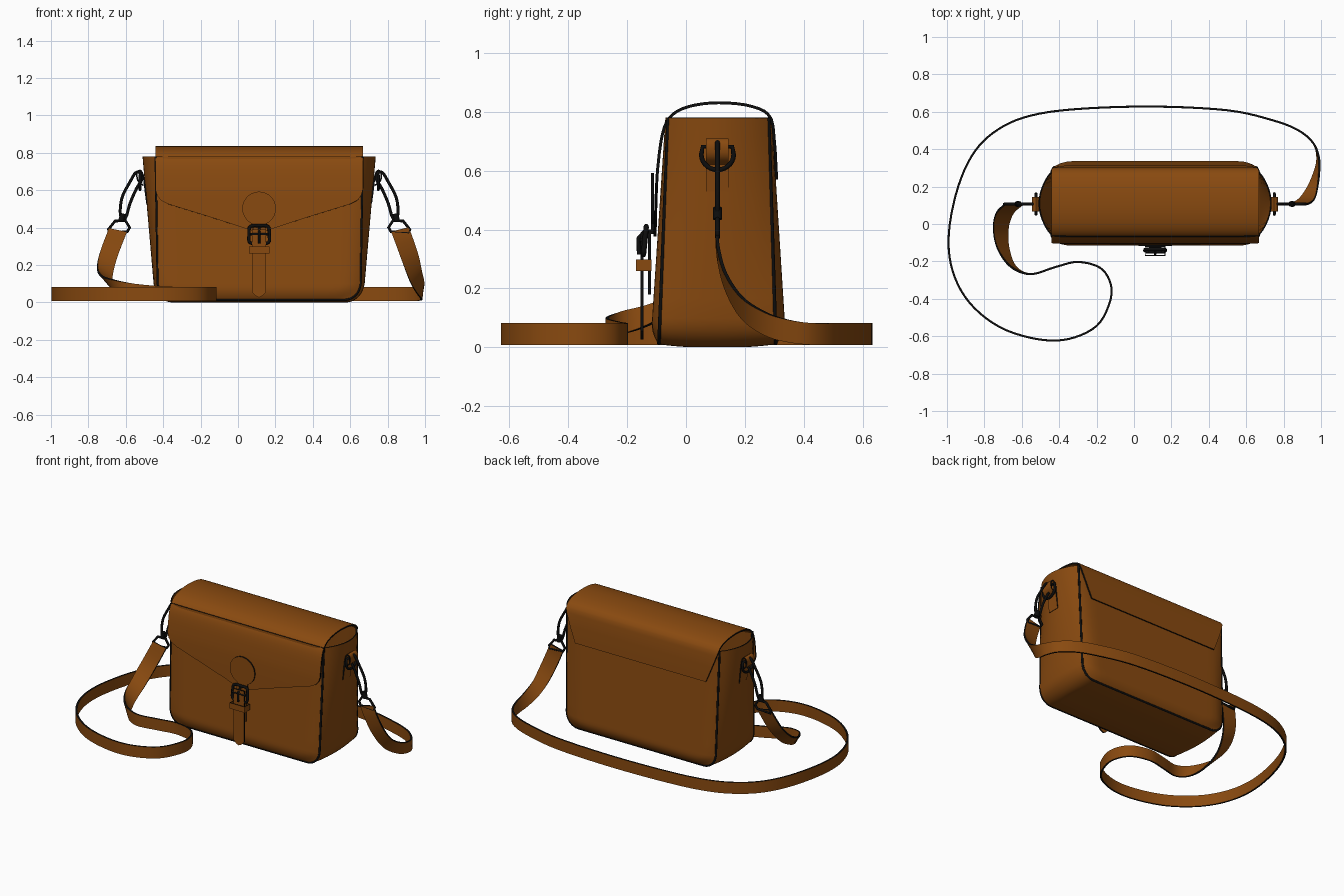
import bpy, bmesh, math
from mathutils import Vector

if "Cube" in bpy.data.objects:
    bpy.data.objects.remove(bpy.data.objects["Cube"])

CX, TOP = 0.113, 0.78          # bag centre line and body height


def material(name, rgb):
    m = bpy.data.materials.new(name)
    m.diffuse_color = (*rgb, 1)
    m.use_nodes = True
    m.node_tree.nodes["Principled BSDF"].inputs["Base Color"].default_value = m.diffuse_color
    return m


BROWN = material("brown_leather", (0.25, 0.068, 0.005))
BLACK = material("black_trim", (0.004, 0.004, 0.004))


def finish(name, bm, thick=0.0, angle=40):
    """Leather piece: brown faces with black cut edges."""
    bmesh.ops.remove_doubles(bm, verts=bm.verts, dist=1e-5)
    bmesh.ops.recalc_face_normals(bm, faces=bm.faces)
    me = bpy.data.meshes.new(name)
    bm.to_mesh(me)
    bm.free()
    me.materials.append(BROWN)
    me.materials.append(BLACK)
    ob = bpy.data.objects.new(name, me)
    bpy.context.collection.objects.link(ob)
    bpy.ops.object.select_all(action='DESELECT')
    bpy.context.view_layer.objects.active = ob
    ob.select_set(True)
    if thick:
        mod = ob.modifiers.new("thickness", 'SOLIDIFY')
        mod.thickness, mod.offset, mod.material_offset_rim = thick, 0, 1
        bpy.ops.object.modifier_apply(modifier=mod.name)
    bpy.ops.object.shade_smooth_by_angle(angle=math.radians(angle))
    return ob


def sheet(name, rows, thick):
    bm = bmesh.new()
    grid = [[bm.verts.new(p) for p in r] for r in rows]
    for a, b in zip(grid, grid[1:]):
        for i in range(len(a) - 1):
            bm.faces.new((a[i], a[i + 1], b[i + 1], b[i]))
    return finish(name, bm, thick)


def plate(name, outline, y, thick):
    bm = bmesh.new()
    bm.faces.new([bm.verts.new((CX + x, y, z)) for x, z in outline])
    return finish(name, bm, thick)


def tube(name, pts, r, cyclic=False):
    cu = bpy.data.curves.new(name, 'CURVE')
    cu.dimensions, cu.bevel_depth, cu.bevel_resolution = '3D', r, 2
    cu.use_fill_caps = True
    sp = cu.splines.new('POLY')
    sp.points.add(len(pts) - 1)
    for p, co in zip(sp.points, pts):
        p.co = (*co, 1)
    sp.use_cyclic_u, sp.use_smooth = cyclic, True
    cu.materials.append(BLACK)
    ob = bpy.data.objects.new(name, cu)
    bpy.context.collection.objects.link(ob)
    return ob


def smooth_path(pts, n=5, cyclic=False):
    """Catmull-Rom through tuples of any length."""
    out, m = [], len(pts)
    at = (lambda i: pts[i % m]) if cyclic else (lambda i: pts[max(0, min(m - 1, i))])
    for i in range(m if cyclic else m - 1):
        a, b, c, d = at(i - 1), at(i), at(i + 1), at(i + 2)
        for k in range(n):
            t = k / n
            out.append(tuple(0.5 * (2 * q + (r - p) * t + (2 * p - 5 * q + 4 * r - s) * t * t
                                    + (3 * q - p - 3 * r + s) * t ** 3)
                             for p, q, r, s in zip(a, b, c, d)))
    return out if cyclic else out + [tuple(pts[-1])]


def y_front(z):
    return -0.092 + 0.032 * z / TOP


def y_back(z):
    return 0.305 - 0.025 * z / TOP


# Right half of the seam outline, from the top down and round the lower corner
R, Z0 = 0.085, 0.014
half = [(0.54 + 0.013 * z / TOP, z) for z in [TOP - (TOP - Z0 - R) * i / 10 for i in range(11)]]
half += [(0.54 - R + R * math.cos(a), Z0 + R - R * math.sin(a))
         for a in [math.pi / 2 * i / 8 for i in range(1, 9)]]
outline = [(-x, z) for x, z in half] + [(x, z) for x, z in reversed(half)]

# Gusset: one strip down a side, along the bottom and up the other side
rows = []
for i, (x, z) in enumerate(outline):
    a, b = outline[max(i - 1, 0)], outline[min(i + 1, len(outline) - 1)]
    n = Vector((b[1] - a[1], a[0] - b[0])).normalized()
    row = []
    for k in range(13):
        s = k / 12
        bulge = (0.012 + 0.055 * z / TOP) * math.sin(math.pi * s) ** 0.8
        row.append((CX + x + n.x * bulge, y_front(z) + (y_back(z) - y_front(z)) * s,
                    max(z + n.y * bulge, 0.004) if z < 0.3 else z))
    rows.append(row)
sheet("gusset", rows, 0.007)

# Front and back panels with piped seams
for name, y_of, puff in (("front", y_front, -0.026), ("back", y_back, 0.033)):
    rows = []
    for x, z in half:
        row = []
        for k in range(25):
            u = math.sin(math.pi * (k / 24 - 0.5))
            d = min(1, (1 - abs(u)) * x / 0.09) * min(1, (z - Z0) / 0.07)
            row.append((CX + u * x, y_of(z) + puff * (1 - (1 - d) ** 2) * (1 - 0.75 * z / TOP), z))
        rows.append(row)
    sheet(name + "_panel", rows, 0.007)
    tube(name + "_piping", [(CX + x, y_of(z), z) for x, z in outline], 0.007)

# Flap: rows of (y, z, half width) from the back edge over the top to the front point
flap = [(0.308, 0.57, 0.475), (0.303, 0.67, 0.515), (0.296, 0.75, 0.545)]
flap += smooth_path([(0.29, 0.775, 0.553), (0.265, 0.803, 0.555), (0.2, 0.824, 0.555),
                     (0.11, 0.831, 0.555), (0.03, 0.823, 0.555), (-0.03, 0.802, 0.555),
                     (-0.066, 0.765, 0.555), (-0.085, 0.7, 0.555), (-0.097, 0.6, 0.554)], 3)
flap += [(-0.099, 0.57, 0.545), (-0.1, 0.545, 0.525), (-0.101, 0.525, 0.485), (-0.102, 0.5, 0.405),
         (-0.103, 0.46, 0.275), (-0.104, 0.42, 0.15), (-0.105, 0.39, 0.06), (-0.105, 0.377, 0.01)]
sheet("flap", [[(CX + w * (k / 8 - 1), y, z) for k in range(17)] for y, z, w in flap], 0.01)

# Closure: round patch, hanging strap, keeper loop and buckle
arc = [math.radians(-65 + 310 * i / 36) for i in range(37)]
plate("round_patch", [(0.09 * math.cos(a), 0.502 + 0.09 * math.sin(a)) for a in arc]
      + [(-0.034, 0.385), (0.034, 0.385)], -0.114, 0.009)
plate("closure_strap", [(-0.038, 0.39), (-0.038, 0.055), (-0.02, 0.036), (0, 0.026),
                        (0.02, 0.036), (0.038, 0.055), (0.038, 0.39)], -0.15, 0.01)
plate("under_strap", [(-0.034, 0.4), (-0.034, 0.18), (0.034, 0.18), (0.034, 0.4)], -0.124, 0.009)
loop = [(-0.053, -0.168), (0.053, -0.168), (0.053, -0.12), (-0.053, -0.12), (-0.053, -0.168)]
sheet("keeper_loop", [[(CX + x, y, z) for x, y in loop] for z in (0.26, 0.298)], 0.006)
tube("buckle_frame", [(CX + x, -0.145 + (z - 0.31) * 0.1, z) for x, z in smooth_path(
    [(-0.05, 0.32), (-0.054, 0.36), (-0.048, 0.405), (0, 0.41), (0.048, 0.405), (0.054, 0.36),
     (0.05, 0.32), (0, 0.315)], 4, True)], 0.009, True)
tube("buckle_bar", [(CX - 0.05, -0.15, 0.365), (CX + 0.05, -0.15, 0.365)], 0.007)
tube("buckle_prong", [(CX, -0.135, 0.4), (CX, -0.162, 0.37), (CX, -0.16, 0.315)], 0.007)

# Side hardware, repeated on both sides
for side, s in (("left", -1), ("right", 1)):
    def at(u, y, z):
        return (CX + s * u, y, z)
    tab = smooth_path([(0.6, 0.53), (0.609, 0.6), (0.62, 0.68), (0.637, 0.706), (0.653, 0.69),
                       (0.648, 0.65), (0.618, 0.625)], 3)
    sheet(side + "_ring_tab", [[at(u, 0.068, z), at(u, 0.145, z)] for u, z in tab], 0.008)
    ring = [(0.055 * math.cos(a), 0.655 + 0.052 * math.sin(a))
            for a in [math.pi + math.pi * i / 14 for i in range(15)]]
    ring += [(0.05, 0.682), (-0.05, 0.682)]
    tube(side + "_d_ring", [at(0.637, 0.107 + y, z) for y, z in ring], 0.008, True)
    hook = smooth_path([(0.628, 0.655), (0.635, 0.69), (0.66, 0.693), (0.69, 0.645), (0.733, 0.56),
                        (0.742, 0.47), (0.715, 0.45), (0.69, 0.53), (0.655, 0.61)], 4, True)
    tube(side + "_snap_hook", [at(u, 0.107, z) for u, z in hook], 0.008, True)
    tube(side + "_hook_swivel", [at(0.728, 0.107, 0.475), at(0.737, 0.107, 0.435)], 0.016)
    link = [(0.692, 0.4), (0.715, 0.437), (0.77, 0.435), (0.806, 0.39), (0.8, 0.372), (0.705, 0.378)]
    tube(side + "_strap_link", [at(u, 0.107, z) for u, z in link], 0.008, True)

# Shoulder strap: both hanging ends (x, y, z, tilt) and the run lying on its edge
right_end = [(0.866, 0.105, 0.39, 14), (0.892, 0.11, 0.32, 20), (0.925, 0.135, 0.225, 32),
             (0.953, 0.19, 0.135, 52), (0.976, 0.27, 0.08, 70), (0.985, 0.35, 0.055, 83)]
ground = [(0.96, 0.43), (0.88, 0.5), (0.74, 0.555), (0.5, 0.608), (0.1, 0.628), (-0.3, 0.615),
          (-0.55, 0.58), (-0.72, 0.51), (-0.85, 0.39), (-0.94, 0.2), (-0.99, -0.05),
          (-0.97, -0.25), (-0.88, -0.42), (-0.72, -0.55), (-0.52, -0.615), (-0.35, -0.615),
          (-0.2, -0.545), (-0.13, -0.42), (-0.125, -0.32), (-0.18, -0.235), (-0.3, -0.203)]
left_end = [(-0.42, -0.23, 0.05, 90), (-0.55, -0.268, 0.062, 92), (-0.645, -0.23, 0.08, 108),
            (-0.7, -0.13, 0.108, 132), (-0.712, -0.02, 0.165, 148), (-0.69, 0.06, 0.26, 160),
            (-0.642, 0.105, 0.385, 168)]
path = smooth_path(right_end + [(x, y, 0.045, 90) for x, y in ground] + left_end, 5)
rows = []
for x, y, z, tilt in path:
    a = math.radians(tilt)
    w = 0.037 + 0.012 * abs(math.cos(a))
    dx, dz = w * math.cos(a), w * math.sin(a)
    rows.append([(x - dx, y, max(z - dz, 0.004)), (x + dx, y, z + dz)])
sheet("shoulder_strap", rows, 0.011)
